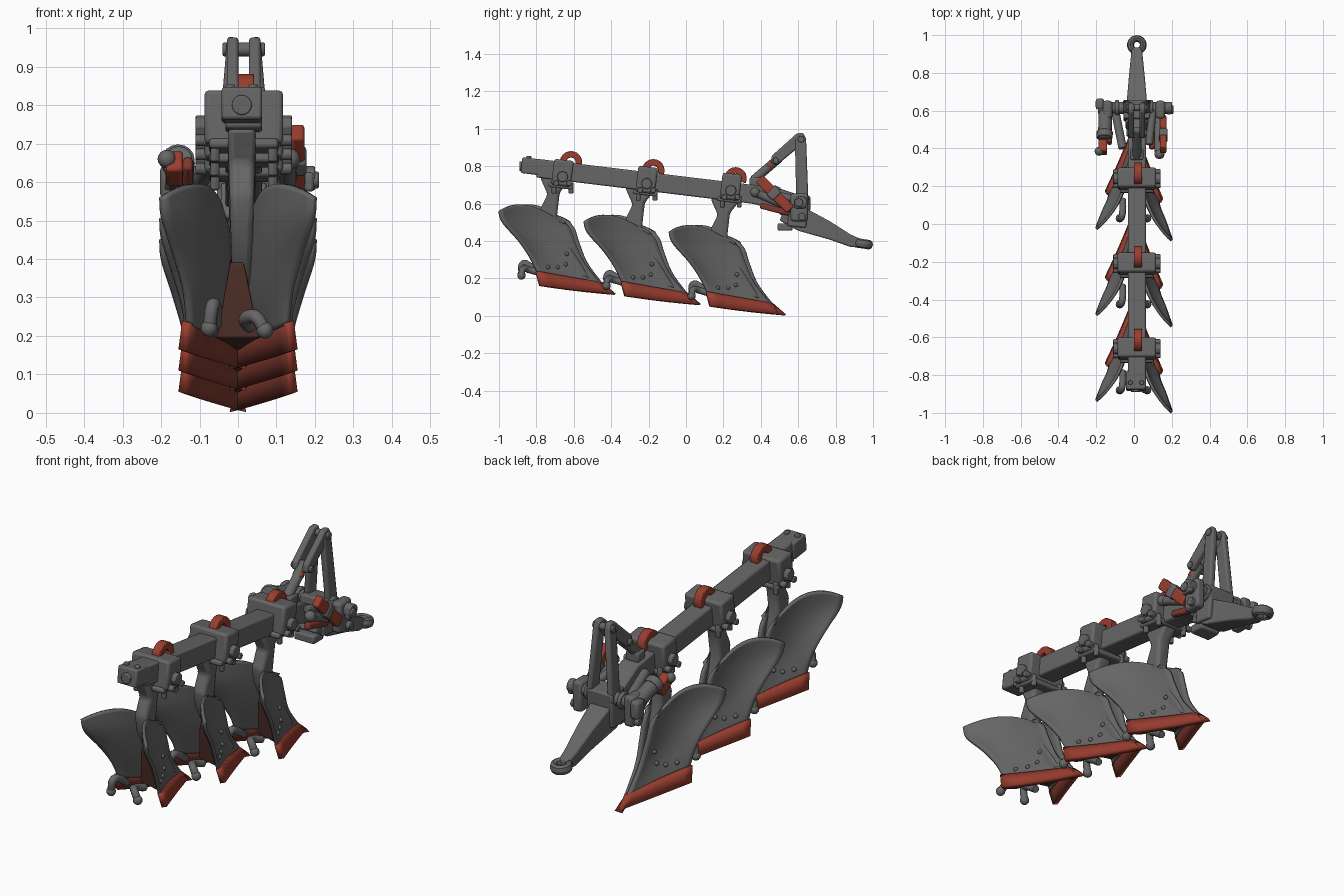
import bpy, bmesh, math
from mathutils import Vector

cube = bpy.data.objects.get("Cube")
if cube:
    bpy.data.objects.remove(cube, do_unlink=True)


def material(name, rgb):
    m = bpy.data.materials.new(name)
    m.use_nodes = True
    m.diffuse_color = (*rgb, 1)
    m.node_tree.nodes["Principled BSDF"].inputs["Base Color"].default_value = (*rgb, 1)
    return m


STEEL = material("dark grey steel", (0.132, 0.132, 0.132))
RED = material("rust red paint", (0.32, 0.047, 0.028))
WORN = material("worn dark red", (0.21, 0.04, 0.027))
BROWN = material("dark rust", (0.085, 0.03, 0.022))
CX = 0.015  # centre line of the beam
made = []


def finish(ob, mat, bevel=0.0):
    ob.data.materials.append(mat)
    if bevel:
        mod = ob.modifiers.new("soft edges", 'BEVEL')
        mod.width, mod.segments = bevel, 2
    made.append(ob)
    return ob


def from_bmesh(name, bm, mat, bevel=0.0):
    mesh = bpy.data.meshes.new(name)
    bm.to_mesh(mesh)
    bm.free()
    ob = bpy.data.objects.new(name, mesh)
    bpy.context.collection.objects.link(ob)
    return finish(ob, mat, bevel)


def box(name, centre, size, mat=STEEL, tilt=0.0, bevel=0.008):
    bpy.ops.mesh.primitive_cube_add(size=1, location=centre, rotation=(tilt, 0, 0))
    ob = bpy.context.object
    ob.name = name
    for v in ob.data.vertices:
        v.co = [c * s for c, s in zip(v.co, size)]
    return finish(ob, mat, bevel)


def rod(name, a, b, r, mat=STEEL, sides=16, bevel=0.004):
    a, b = Vector(a), Vector(b)
    bpy.ops.mesh.primitive_cylinder_add(vertices=sides, radius=r, depth=(b - a).length, location=(a + b) / 2)
    ob = bpy.context.object
    ob.name = name
    ob.rotation_euler = (b - a).to_track_quat('Z', 'Y').to_euler()
    return finish(ob, mat, bevel)


def ball(name, centre, r, mat=STEEL):
    bpy.ops.mesh.primitive_uv_sphere_add(segments=12, ring_count=8, radius=r, location=centre)
    bpy.context.object.name = name
    return finish(bpy.context.object, mat)


def plate(name, outline, half, x=CX, mat=STEEL, bevel=0.008):
    """Side outline (y, z) given a width by the function half(y, z)."""
    bm = bmesh.new()
    sides = [[bm.verts.new((x + s * half(y, z), y, z)) for y, z in outline] for s in (-1, 1)]
    n = len(outline)
    bm.faces.new(sides[0])
    bm.faces.new(sides[1][::-1])
    for i in range(n):
        j = (i + 1) % n
        bm.faces.new((sides[0][i], sides[1][i], sides[1][j], sides[0][j]))
    bmesh.ops.recalc_face_normals(bm, faces=bm.faces)
    return from_bmesh(name, bm, mat, bevel)


def tube(name, points, r, mat=STEEL):
    cu = bpy.data.curves.new(name, 'CURVE')
    cu.dimensions, cu.bevel_depth, cu.bevel_resolution, cu.use_fill_caps = '3D', r, 2, True
    sp = cu.splines.new('BEZIER')
    sp.bezier_points.add(len(points) - 1)
    for bp, p in zip(sp.bezier_points, points):
        bp.co = p
        bp.handle_left_type = bp.handle_right_type = 'AUTO'
    ob = bpy.data.objects.new(name, cu)
    bpy.context.collection.objects.link(ob)
    cu.materials.append(mat)


# Curved sheets: each row is front, middle and rear control point, rows run upward
BOARD = [((.012, .47, .05), (.05, .28, .09), (.135, .12, .12)),
         ((.02, .37, .17), (.042, .18, .20), (.145, .08, .21)),
         ((.03, .32, .28), (.045, .10, .30), (.17, .02, .30)),
         ((.035, .29, .36), (.05, .06, .41), (.20, -.065, .395)),
         ((.045, .25, .385), (.068, .045, .545), (.205, -.083, .45))]
SHARE = [((0, .535, .008), (.07, .33, .025), (.155, .135, .055)),
         ((.012, .455, .07), (.07, .28, .10), (.145, .115, .13))]


def sheet_point(rows, u, v, side, offset):
    pts = [Vector(f) * (1 - u) ** 2 + Vector(m) * 2 * u * (1 - u) + Vector(r) * u * u for f, m, r in rows]
    t = v * (len(pts) - 1)
    i = min(int(t), len(pts) - 2)
    t -= i
    a, b, c, d = (pts[max(0, min(len(pts) - 1, k))] for k in range(i - 1, i + 3))
    p = b + t * 0.5 * ((c - a) + t * (2 * a - 5 * b + 4 * c - d + t * (3 * (b - c) + d - a)))
    p.y = 0.53 + (p.y - 0.53) * (1 if side > 0 else 0.9)  # the right hand side is shorter
    p.x *= side
    return p + offset


def sheet(name, rows, side, offset, mat, inner, thick, nu=14, nv=18):
    bm = bmesh.new()
    g = [[bm.verts.new(sheet_point(rows, i / nu, j / nv, side, offset)) for j in range(nv + 1)]
         for i in range(nu + 1)]
    for i in range(nu):
        for j in range(nv):
            f = (g[i][j], g[i][j + 1], g[i + 1][j + 1], g[i + 1][j])
            bm.faces.new(f if side > 0 else f[::-1])
    ob = from_bmesh(name, bm, mat)
    ob.data.materials.append(inner)
    mod = ob.modifiers.new("thickness", 'SOLIDIFY')
    mod.thickness, mod.offset, mod.material_offset = thick, -1, 1


# Main beam with its end cap and nut
plate("beam", [(-.80, .84), (.32, .705), (.42, .69), (.56, .61), (.56, .50), (.46, .575),
               (.35, .60), (-.80, .74)], lambda y, z: .048)
box("beam_end_cap", (.01, -.83, .80), (.105, .10, .085), tilt=-.12)
rod("beam_end_nut", (.01, -.89, .80), (.01, -.84, .80), .026)
for x in (-.02, .04):
    rod("end_cap_bolt", (x, -.84, .83), (x, -.84, .855), .014, sides=6)

# Three plough bodies, each further back and a little higher
for n in range(3):
    off = Vector((0, -.455 * n, .055 * n))
    up = Vector((CX, .24 - .45 * n, .69 + .037 * n))
    box("beam_bracket", up, (.205, .105, .14), tilt=-.12, bevel=.012)
    box("bracket_base", up + Vector((0, -.01, -.07)), (.18, .13, .025), tilt=-.12)
    for s in (-1, 1):
        for dy, dz, r in ((0, -.02, .03), (.035, -.055, .016), (-.035, -.055, .016)):
            c = up + Vector((s * .095, dy, dz))
            rod("bracket_bolt", c, c + Vector((s * .03, 0, 0)), r, sides=8)
        for dy in (-.045, .045):
            c = up + Vector((s * .075, dy, -.11))
            rod("bracket_stud", c, c + Vector((0, 0, .06)), .014, sides=6)

    # Flat lifting eye standing on the beam
    cy, cz = .265 - .44 * n, .735 + .043 * n
    arc = [math.pi * (k / 14 * 1.3 - .15) for k in range(15)]
    plate("lifting_eye", [(cy + r * math.cos(a), cz + r * math.sin(a))
                          for r, angles in ((.06, arc), (.025, arc[::-1])) for a in angles],
          lambda y, z: .021, .021, RED, .004)

    # Curved standard
    leg = plate("standard", [(.13, .63), (.30, .63), (.235, .55), (.22, .42), (.28, .28), (.40, .09),
                             (.32, .10), (.20, .26), (.14, .38), (.13, .46), (.17, .54)],
                lambda y, z: .018 + .03 * z, .01, bevel=.014)
    leg.location = off

    # Dark frog holding the blades together
    bm = bmesh.new()
    for p in ((0, .45, .05), (.055, .20, .085), (-.055, .23, .085), (.015, .27, .29),
              (-.02, .27, .29), (.015, .185, .28), (-.02, .185, .28)):
        bm.verts.new(Vector(p) + off)
    bmesh.ops.convex_hull(bm, input=bm.verts)
    from_bmesh("frog", bm, BROWN, .004)

    for s in (1, -1):
        sheet("mouldboard", BOARD, s, off, STEEL, STEEL, .015)
        sheet("share", SHARE, s, off, RED, WORN, .024, 8, 2)
        for u, v in ((.35, .2), (.75, .13), (.2, .34), (.55, .15)):
            ball("blade_bolt", sheet_point(BOARD, u, v, s, off), .011)

    # Hooked heels behind the shares
    for name, path in (("left_heel_hook", ((.03, .14, .115), (.02, .075, .135), (.045, .04, .14), (.07, .03, .105))),
                       ("right_heel_hook", ((-.06, .13, .12), (-.06, .07, .16), (-.065, .04, .17),
                                            (-.075, .03, .11)))):
        pts = [Vector(p) + off for p in path]
        tube(name, pts, .018)
        ball(name + "_knob", pts[-1], .022)

# Drawbar and towing eye
plate("drawbar", [(.54, .60), (.65, .57), (.77, .505), (.88, .435), (.935, .41), (.935, .365), (.88, .368),
                  (.77, .407), (.60, .455), (.50, .51)], lambda y, z: .06 - .10 * max(0, y - .60))
bpy.ops.mesh.primitive_torus_add(major_segments=28, minor_segments=8, major_radius=.034, minor_radius=.018,
                                 location=(CX, .948, .385), rotation=(-.15, 0, 0))
eye = bpy.context.object
eye.name, eye.scale.z = "towing_eye", 1.4
finish(eye, STEEL)

# Headstock and cross shaft
box("headstock", (CX, .60, .56), (.14, .10, .17), tilt=-.1)
rod("cross_shaft", (-.19, .615, .61), (.20, .615, .61), .032)
rod("shaft_pin", (.15, .605, .605), (.21, .605, .605), .022)
box("headstock_foot", (CX, .53, .475), (.11, .08, .04))
for s in (-1, 1):
    box("shaft_end", (s * .14, .605, .58), (.05, .095, .15), bevel=.014)
    rod("shaft_collar", (s * .08, .615, .61), (s * .10, .615, .61), .042)
    rod("lower_pin", (s * .12, .62, .53), (s * .185, .62, .53), .02)
box("left_shaft_cap", (.185, .61, .60), (.025, .06, .05))
box("right_shaft_cap", (-.18, .635, .60), (.045, .06, .09), bevel=.014)

# Tall mast of flat bars, splayed at the foot, with back stays
for s in (-1, 1):
    leg = plate("mast_leg", [(.59, .60), (.655, .60), (.642, .95), (.628, .98), (.60, .98), (.582, .955)],
                lambda y, z: .015, 0)
    leg.rotation_euler.y = -s * .085
    leg.location.x = CX + s * .111
    plate("mast_stay", [(.625, .965), (.595, .978), (.458, .855), (.453, .82), (.485, .805), (.625, .92)],
          lambda y, z: .015, CX + s * .029)
rod("mast_pin", (CX - .055, .615, .945), (CX + .055, .615, .945), .018)
rod("stay_pin", (CX - .055, .48, .83), (CX + .055, .48, .83), .016)
rod("stay_strut", (CX, .50, .845), (CX, .36, .725), .024)
box("stay_clamp", (CX, .45, .805), (.05, .03, .03), RED, tilt=.75)
box("stay_anchor", (CX, .37, .715), (.07, .06, .05))

# Left adjusting links
box("left_link", (.155, .475, .65), (.035, .235, .055), RED, tilt=-.78)
box("left_link_clamp", (.155, .47, .655), (.045, .05, .065), tilt=-.78)
rod("left_ram", (.13, .60, .56), (.13, .38, .655), .022)
ball("left_ram_end", (.135, .37, .66), .027)
box("left_shoe", (.095, .475, .57), (.03, .16, .032), WORN, tilt=-.25)

# Right adjusting links
rod("right_ram", (-.15, .63, .60), (-.155, .45, .66), .036)
rod("right_ram_collar", (-.155, .49, .645), (-.156, .455, .66), .043)
box("right_link", (-.165, .415, .635), (.045, .09, .06), RED, tilt=-.5)
box("right_link_bar", (-.13, .49, .60), (.025, .16, .04), WORN, tilt=-.7)
ball("right_ram_end", (-.185, .385, .66), .024)
rod("right_tie", (-.10, .60, .60), (-.06, .40, .66), .022)
rod("left_tie", (.10, .60, .62), (.08, .42, .66), .02)

bpy.ops.object.select_all(action='DESELECT')
for ob in made:
    ob.select_set(True)
bpy.context.view_layer.objects.active = made[0]
bpy.ops.object.shade_smooth_by_angle(angle=math.radians(35))
